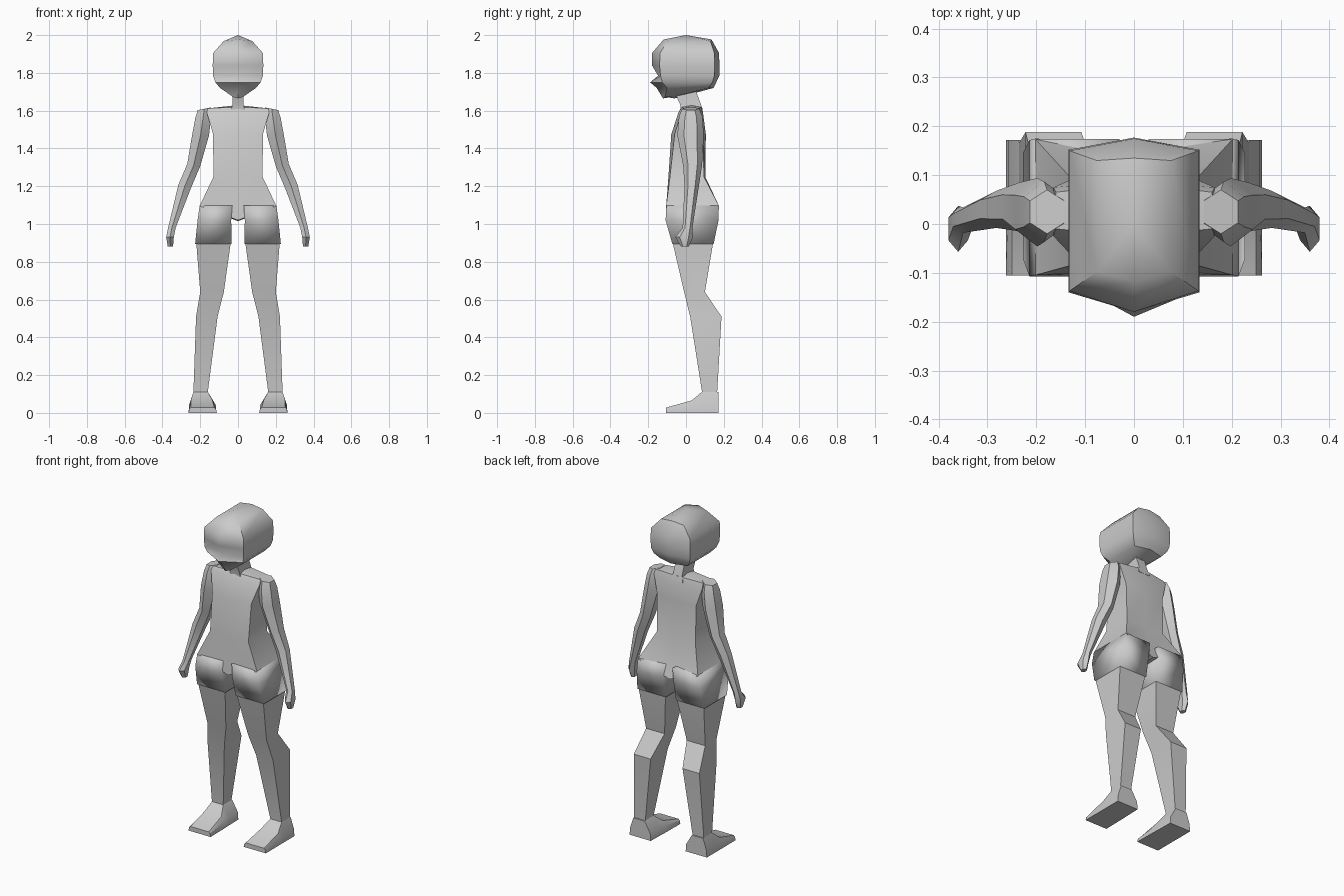
import bpy, bmesh, math
from mathutils import Vector

if "Cube" in bpy.data.objects:
    bpy.data.objects.remove(bpy.data.objects["Cube"])


def loft(name, rings, tips=(None, None), mirror=False, angle=30):
    """Skin a list of equal-length rings; each end closes in a fan to a tip point."""
    bm = bmesh.new()
    loops = [[bm.verts.new(p) for p in r] for r in rings]
    n = len(rings[0])
    for a, b in zip(loops, loops[1:]):
        for i in range(n):
            j = (i + 1) % n
            bm.faces.new((a[i], a[j], b[j], b[i]))
    for ring, tip in ((loops[0], tips[0]), (loops[-1], tips[1])):
        if tip is None:
            tip = sum((v.co for v in ring), Vector()) / n
        c = bm.verts.new(tip)
        for i in range(n):
            bm.faces.new((ring[i], ring[(i + 1) % n], c))
    bmesh.ops.recalc_face_normals(bm, faces=bm.faces)
    me = bpy.data.meshes.new(name)
    bm.to_mesh(me)
    bm.free()
    ob = bpy.data.objects.new(name, me)
    bpy.context.collection.objects.link(ob)
    bpy.ops.object.select_all(action='DESELECT')
    ob.select_set(True)
    bpy.context.view_layer.objects.active = ob
    bpy.ops.object.shade_smooth_by_angle(angle=math.radians(angle))
    if mirror:
        ob.modifiers.new("Mirror", 'MIRROR').use_mirror_merge = False
    return ob


def body_ring(w, z, front, side_front, side_back, back, zc=None):
    """Six-sided section, symmetric in x, centre points may sit at another height."""
    zc = z if zc is None else zc
    return [(0, front, zc), (w, side_front, z), (w, side_back, z),
            (0, back, zc), (-w, side_back, z), (-w, side_front, z)]


def box_ring(z, x0, x1, y0, y1):
    return [(x0, y0, z), (x1, y0, z), (x1, y1, z), (x0, y1, z)]


def hex_ring(z, cx, rx, cy, ry, tilt=0.0):
    out = []
    for i in range(6):
        a = math.radians(60 * i + 30)
        dx = rx * math.cos(a) / math.cos(math.radians(30))
        out.append((cx + dx, cy + ry * math.sin(a), z + tilt * dx))
    return out


# Head with face wedge and rounded hair mass
loft("head", [
    body_ring(.025, 1.672, -.122, -.112, -.07, -.06, 1.665),
    body_ring(.095, 1.72, -.155, -.10, .12, .145),
    body_ring(.12, 1.75, -.19, -.125, .14, .16),
    body_ring(.132, 1.785, -.148, -.135, .15, .177),
    body_ring(.134, 1.84, -.18, -.14, .152, .177),
    body_ring(.132, 1.905, -.18, -.137, .15, .175),
    body_ring(.076, 1.968, -.118, -.098, .13, .135, 1.977),
], tips=(None, (0, 0, 2.0)), angle=40)

# Neck leaning forward
loft("neck", [
    box_ring(1.59, -.04, .04, -.03, .09),
    box_ring(1.63, -.03, .03, -.03, .08),
    box_ring(1.74, -.03, .03, -.08, .04),
])

# Torso, pointed at the crotch
loft("torso", [
    body_ring(.203, 1.095, -.10, -.105, .175, .165, 1.02),
    body_ring(.13, 1.25, -.093, -.085, .095, .102),
    body_ring(.132, 1.475, -.078, -.06, .09, .105),
    body_ring(.165, 1.59, -.04, -.025, .075, .09),
    body_ring(.16, 1.612, -.025, -.01, .065, .085, 1.62),
], tips=((0, .03, 1.015), (0, .03, 1.63)), angle=35)

# Shorts around the upper thighs
loft("shorts", [
    box_ring(1.098, .03, .203, -.104, .174),
    box_ring(1.02, .036, .214, -.108, .172),
    box_ring(.893, .034, .227, -.072, .146),
], mirror=True, angle=95)

# Legs with square section
loft("leg", [
    box_ring(.92, .04, .218, -.074, .144),
    box_ring(.89, .04, .22, -.068, .142),
    box_ring(.64, .075, .20, -.01, .10),
    box_ring(.51, .108, .222, .022, .188),
    box_ring(.11, .16, .236, .085, .165),
    box_ring(.06, .16, .236, .085, .165),
], mirror=True)


def foot_ring(y, z_top, z_mid, t0, t1, b0, b1):
    return [(b0, y, 0), (b0 + .004, y, z_mid), (t0, y, z_top),
            (t1, y, z_top), (b1 - .004, y, z_mid), (b1, y, 0)]


# Wedge feet
loft("foot", [
    foot_ring(.172, .11, .045, .16, .236, .118, .262),
    foot_ring(.085, .112, .045, .16, .236, .116, .262),
    foot_ring(.03, .066, .04, .135, .25, .114, .262),
    foot_ring(-.105, .028, .02, .125, .25, .112, .262),
], mirror=True)

# Arms: shoulder, elbow, wrist and mitten hand
loft("arm", [
    hex_ring(1.61, .178, .035, .025, .045, -.2),
    hex_ring(1.57, .184, .042, .025, .062, -.2),
    hex_ring(1.47, .198, .045, .024, .07),
    hex_ring(1.31, .235, .034, .035, .05, .2),
    hex_ring(1.20, .282, .034, .03, .038, .2),
    hex_ring(.98, .35, .02, .008, .026),
    hex_ring(.93, .36, .02, -.01, .047),
    hex_ring(.88, .358, .014, -.006, .02),
], mirror=True, angle=35)
